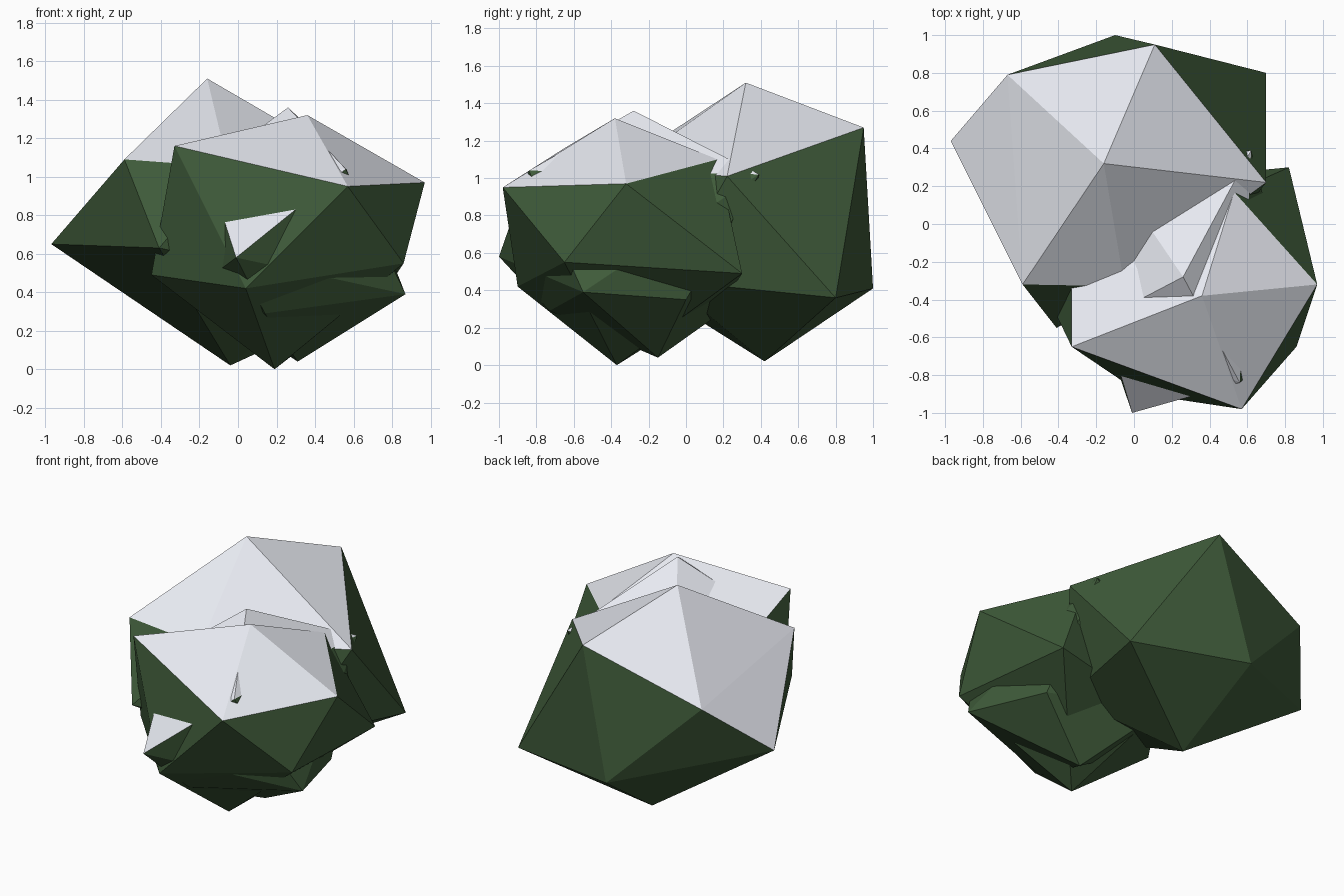
import bpy, bmesh
from mathutils import Vector

if "Cube" in bpy.data.objects:
    bpy.data.objects.remove(bpy.data.objects["Cube"])


def material(name, color):
    m = bpy.data.materials.new(name)
    m.diffuse_color = color
    m.use_nodes = True
    m.node_tree.nodes["Principled BSDF"].inputs["Base Color"].default_value = m.diffuse_color
    return m


leaf = material("leaf_green", (0.05, 0.105, 0.042, 1))
snow = material("snow_white", (0.80, 0.82, 0.88, 1))


def clump(name, corners):
    """Faceted foliage lump: hull of a few corners, snow on upward faces."""
    bm = bmesh.new()
    for c in corners:
        bm.verts.new(Vector(c))
    res = bmesh.ops.convex_hull(bm, input=bm.verts[:])
    loose = [v for v in bm.verts if not v.link_faces]
    bmesh.ops.delete(bm, geom=loose, context='VERTS')
    bmesh.ops.recalc_face_normals(bm, faces=bm.faces[:])
    bm.normal_update()
    for f in bm.faces:
        f.smooth = False
        f.material_index = 1 if f.normal.z > 0.5 else 0
    me = bpy.data.meshes.new(name)
    bm.to_mesh(me)
    bm.free()
    me.materials.append(leaf)
    me.materials.append(snow)
    ob = bpy.data.objects.new(name, me)
    bpy.context.collection.objects.link(ob)
    return ob


# large clump at the back
clump("back_clump", [
    (-.16, .32, 1.51), (.11, .95, 1.27), (-.67, .79, .98), (-.97, .44, .65),
    (-.59, -.32, 1.09), (.70, .22, 1.01), (.70, .80, .36), (-.10, 1.0, .41),
    (-.04, .42, .02), (-.41, -.55, .63), (.45, -.10, .45), (-.05, -.33, 1.05)])

# large clump at the front
clump("front_clump", [
    (.36, -.38, 1.32), (.97, -.32, .97), (.57, -.98, .95), (-.33, -.65, 1.16),
    (.86, -.65, .55), (.82, .30, .49), (.04, -.90, .42), (.19, -.37, 0),
    (.53, .17, 1.10), (-.45, -.40, .49), (0, .22, .37), (-.33, -.10, .95)])

# inner clump whose corners poke through the other two
clump("inner_clump", [
    (.26, -.28, 1.36), (.31, -.15, .04), (-.01, -1.0, .58), (.56, -.84, 1.04),
    (.87, -.55, .39), (.62, .39, 1.02), (.14, -.73, .29), (0, .30, .36),
    (-.16, -.50, 1.05), (-.25, -.30, .40), (.70, 0, .35), (-.10, .25, .90)])
